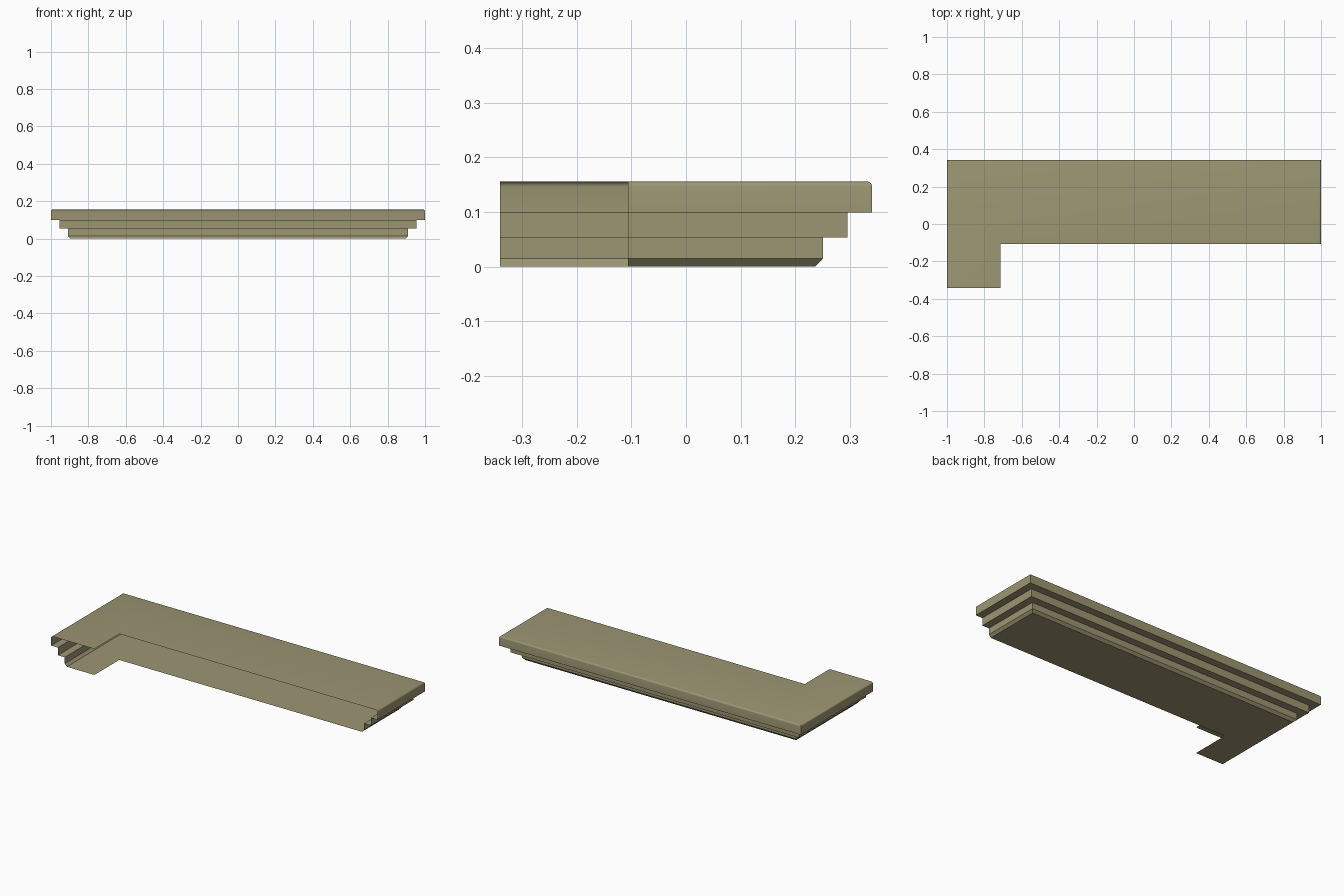
import bpy, bmesh, math

cube = bpy.data.objects.get("Cube")
if cube:
    bpy.data.objects.remove(cube)

HALF_X, HALF_Y = 1.0, 0.341          # outer outline
INNER_X, INNER_Y = -0.713, -0.106    # inner corner of the L
HEIGHT = 0.156

stone = bpy.data.materials.new("khaki_stone")
stone.use_nodes = True
colour = (0.335, 0.305, 0.172, 1)
stone.diffuse_color = colour
bsdf = stone.node_tree.nodes["Principled BSDF"]
bsdf.inputs["Base Color"].default_value = colour
bsdf.inputs["Roughness"].default_value = 0.8


def moulding(name, profile, top=False, bottom=False):
    """Sweep an (inset, z) profile, listed top down, around the three outer sides."""
    bm = bmesh.new()
    rings = []
    for d, z in profile:
        x, y = HALF_X - d, HALF_Y - d
        path = [(x, INNER_Y), (x, y), (-x, y), (-x, -HALF_Y)]
        rings.append([bm.verts.new((px, py, z)) for px, py in path])
    for hi, lo in zip(rings, rings[1:]):
        for i in range(3):
            bm.faces.new((lo[i], lo[i + 1], hi[i + 1], hi[i]))

    # L-shaped sheet closing the top or bottom; the inner sides stay open
    def sheet(ring, z, flip):
        corner = [bm.verts.new((INNER_X, y, z)) for y in (-HALF_Y, INNER_Y)]
        loop = ring + corner
        bm.faces.new(loop[::-1] if flip else loop)

    if top:
        sheet(rings[0], profile[0][1], False)
    if bottom:
        sheet(rings[-1], profile[-1][1], True)

    mesh = bpy.data.meshes.new(name)
    bm.to_mesh(mesh)
    bm.free()
    mesh.materials.append(stone)
    obj = bpy.data.objects.new(name, mesh)
    bpy.context.collection.objects.link(obj)
    bpy.ops.object.select_all(action="DESELECT")
    obj.select_set(True)
    bpy.context.view_layer.objects.active = obj
    bpy.ops.object.shade_smooth_by_angle(angle=math.radians(30))


# Top slab with a small rounded upper edge and a flat underside lip
R, SEGMENTS = 0.01, 4
rounding = []
for i in range(SEGMENTS + 1):
    a = math.pi / 2 * i / SEGMENTS
    rounding.append((R - R * math.sin(a), HEIGHT - R + R * math.cos(a)))
moulding("top_slab", rounding + [(0, 0.099), (0.045, 0.099)], top=True)

# Middle step
moulding("middle_step", [(0.045, 0.099), (0.045, 0.053), (0.09, 0.053)])

# Base step with a chamfered lower edge
moulding("base_step", [(0.09, 0.053), (0.09, 0.015), (0.104, 0)], bottom=True)
